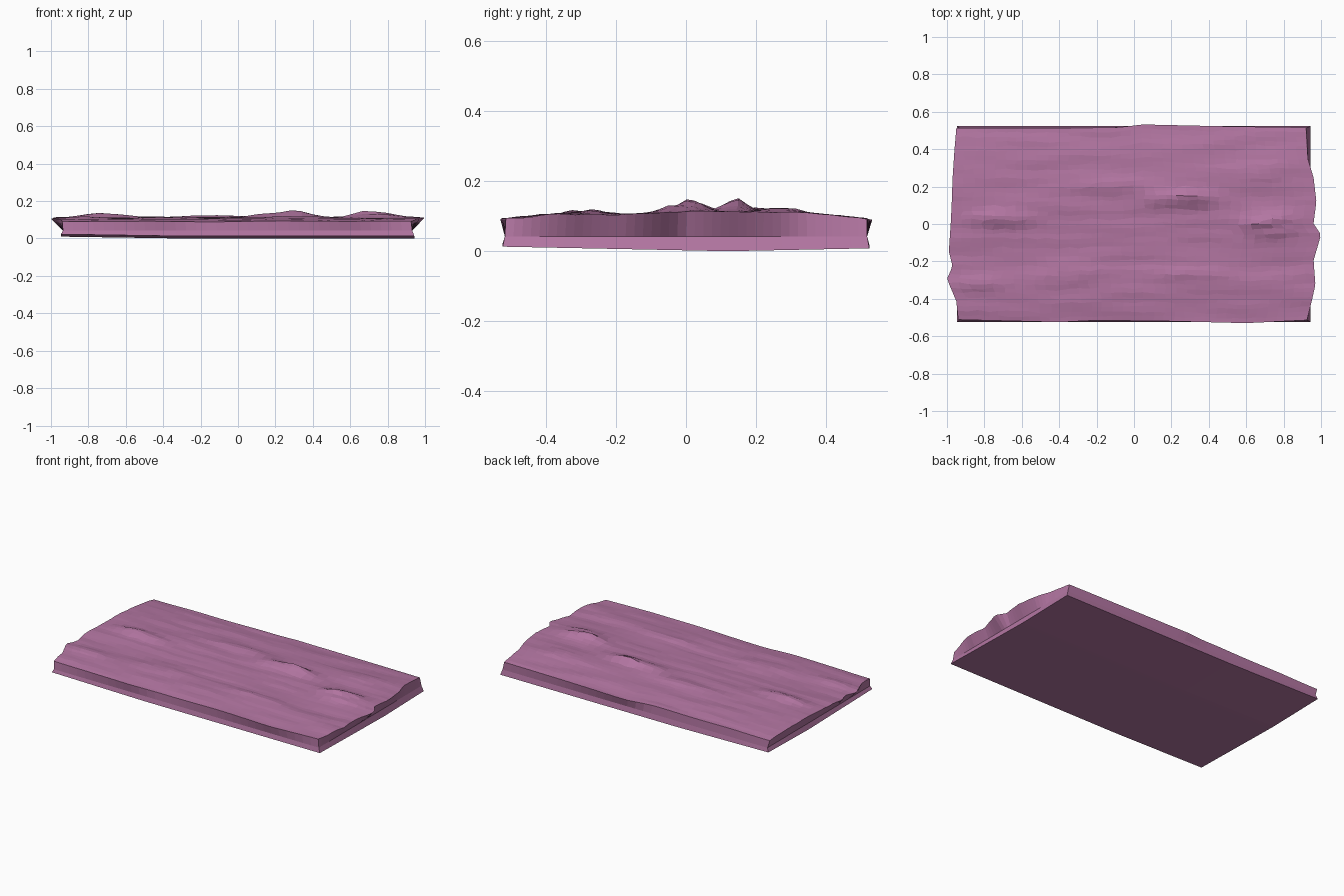
import bpy, bmesh, math, random
from mathutils import Vector, noise

if "Cube" in bpy.data.objects:
    bpy.data.objects.remove(bpy.data.objects["Cube"])

random.seed(4)
NX, NY = 34, 42


def lerp_profile(points, t):
    """Piecewise linear lookup in a list of (position, value)."""
    if t <= points[0][0]:
        return points[0][1]
    for (a, va), (b, vb) in zip(points, points[1:]):
        if t <= b:
            return va + (vb - va) * (t - a) / (b - a)
    return points[-1][1]


# Rough outline of the top, edge by edge
LEFT = [(-.52, -.94), (-.42, -.95), (-.3, -1.0), (-.23, -.97), (-.15, -.99),
        (0, -.98), (.1, -.975), (.25, -.97), (.4, -.96), (.52, -.95)]
RIGHT = [(-.52, .925), (-.42, .95), (-.33, .97), (-.2, .96), (-.06, 1.0),
         (0, .96), (.12, .975), (.25, .96), (.35, .93), (.52, .92)]
FRONT = [(-1, -.51), (-.4, -.525), (-.2, -.515), (.2, -.52), (.6, -.53), (1, -.51)]
BACK = [(-1, .512), (-.1, .515), (.05, .532), (.5, .522), (1, .515)]
# General crown across the width
CROWN = [(-.53, .092), (-.45, .099), (-.35, .107), (-.22, .103), (-.1, .108),
         (0, .112), (.15, .114), (.25, .112), (.4, .105), (.53, .09)]
# Rock outcrops: x, y, length, width, height
BUMPS = [(.25, .14, .15, .05, .034), (.73, .0, .13, .06, .038),
         (-.72, .03, .15, .05, .022), (.7, .28, .16, .06, .014),
         (-.12, .2, .22, .04, .010), (.3, -.27, .22, .06, .014),
         (-.35, -.27, .2, .06, .012), (-.82, -.31, .12, .04, .012)]


def top_height(x, y):
    z = lerp_profile(CROWN, y)
    # streaks drawn out along the length
    z += .005 * noise.noise(Vector((x * 3, y * 18, 1.7)))
    rough = noise.noise(Vector((x * 7, y * 22, 5.1)))
    for bx, by, lx, ly, h in BUMPS:
        d = ((x - bx) / lx) ** 2 + ((y - by) / ly) ** 2
        z += h * math.exp(-d) * (1 + .5 * rough)
    return min(z, .156)


def bottom_height(x, y):
    return .012 * abs(y - .12) / .6 + .01 * max(0, (-x - .3) / .65)


bm = bmesh.new()
top, bottom = [], []
for i in range(NX + 1):
    u = i / NX
    trow, brow = [], []
    for j in range(NY + 1):
        v = j / NY
        y0 = -.52 + 1.04 * v
        x = lerp_profile(LEFT, y0) * (1 - u) + lerp_profile(RIGHT, y0) * u
        y = lerp_profile(FRONT, x) * (1 - v) + lerp_profile(BACK, x) * v
        if 0 < i < NX and 0 < j < NY:
            x += random.uniform(-.008, .008)
            y += random.uniform(-.006, .006)
        trow.append(bm.verts.new((x, y, top_height(x, y))))
        bx, by = -.947 + 1.89 * u, -.523 + 1.046 * v
        brow.append(bm.verts.new((bx, by, bottom_height(bx, by))))
    top.append(trow)
    bottom.append(brow)

# Top and underside
for i in range(NX):
    for j in range(NY):
        for g in (top, bottom):
            bm.faces.new((g[i][j], g[i + 1][j], g[i + 1][j + 1], g[i][j + 1]))

# Side walls, pinched slightly at a waist
ring = ([(i, 0) for i in range(NX)] + [(NX, j) for j in range(NY)] +
        [(i, NY) for i in range(NX, 0, -1)] + [(0, j) for j in range(NY, 0, -1)])
waist = []
for i, j in ring:
    b = bottom[i][j].co
    waist.append(bm.verts.new((b.x * .988, b.y * .988, .042)))
for k in range(len(ring)):
    n = (k + 1) % len(ring)
    (a, b), (c, d) = ring[k], ring[n]
    bm.faces.new((top[a][b], top[c][d], waist[n], waist[k]))
    bm.faces.new((waist[k], waist[n], bottom[c][d], bottom[a][b]))

bmesh.ops.recalc_face_normals(bm, faces=bm.faces)
mesh = bpy.data.meshes.new("stone_slab")
bm.to_mesh(mesh)
bm.free()
slab = bpy.data.objects.new("stone_slab", mesh)
bpy.context.collection.objects.link(slab)

mat = bpy.data.materials.new("mauve_stone")
mat.diffuse_color = (.45, .18, .36, 1)
mat.use_nodes = True
mat.node_tree.nodes["Principled BSDF"].inputs["Base Color"].default_value = mat.diffuse_color
mesh.materials.append(mat)
